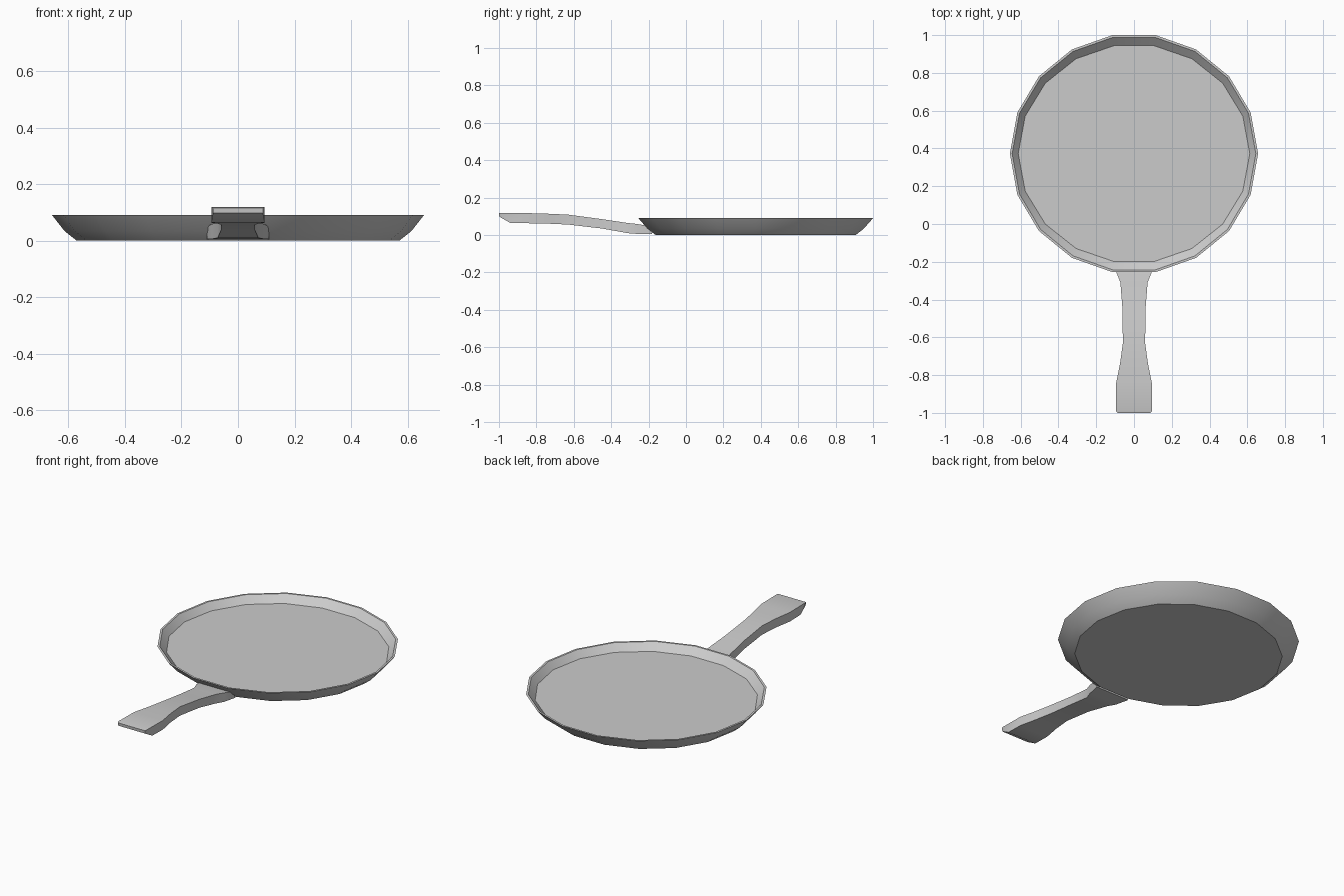
import bpy, bmesh
from math import sin, cos, tau

if "Cube" in bpy.data.objects:
    bpy.data.objects.remove(bpy.data.objects["Cube"])

SIDES = 18
CENTRE_Y = 0.3725


def loft(name, rings):
    """Skin a list of equal-length closed rings and cap both ends."""
    bm = bmesh.new()
    loops = [[bm.verts.new(p) for p in ring] for ring in rings]
    for a, b in zip(loops, loops[1:]):
        n = len(a)
        for i in range(n):
            j = (i + 1) % n
            bm.faces.new((a[i], a[j], b[j], b[i]))
    bm.faces.new(loops[0][::-1])
    bm.faces.new(loops[-1])
    bmesh.ops.recalc_face_normals(bm, faces=bm.faces[:])
    mesh = bpy.data.meshes.new(name)
    bm.to_mesh(mesh)
    bm.free()
    obj = bpy.data.objects.new(name, mesh)
    bpy.context.collection.objects.link(obj)
    bpy.ops.object.select_all(action='DESELECT')
    obj.select_set(True)
    bpy.context.view_layer.objects.active = obj
    bpy.ops.object.shade_smooth_by_angle(angle=0.55)
    return obj


def pan_ring(rx, ry, z):
    return [(rx * cos(tau * i / SIDES), CENTRE_Y + ry * sin(tau * i / SIDES), z)
            for i in range(SIDES)]


# Pan: outer base, flared wall, thin rim, inner wall, floor (x radius, y radius, z)
pan_profile = [
    (0.570, 0.543, 0.0),
    (0.613, 0.587, 0.034),
    (0.657, 0.637, 0.090),
    (0.645, 0.625, 0.090),
    (0.613, 0.580, 0.050),
]
loft("pan", [pan_ring(*p) for p in pan_profile])


# Handle: rectangular sections (y top, y bottom, half width, z bottom, z top)
handle_sections = [
    (-1.000, -0.998, 0.088, 0.098, 0.116),
    (-0.992, -0.940, 0.094, 0.065, 0.119),
    (-0.840, -0.840, 0.094, 0.063, 0.117),
    (-0.740, -0.740, 0.074, 0.061, 0.114),
    (-0.630, -0.630, 0.059, 0.056, 0.109),
    (-0.450, -0.450, 0.061, 0.035, 0.085),
    (-0.310, -0.310, 0.072, 0.010, 0.064),
    (-0.260, -0.260, 0.092, 0.006, 0.059),
    (-0.205, -0.180, 0.110, 0.005, 0.049),
]
loft("handle", [[(-w, yb, zb), (w, yb, zb), (w, yt, zt), (-w, yt, zt)]
                for yt, yb, w, zb, zt in handle_sections])
